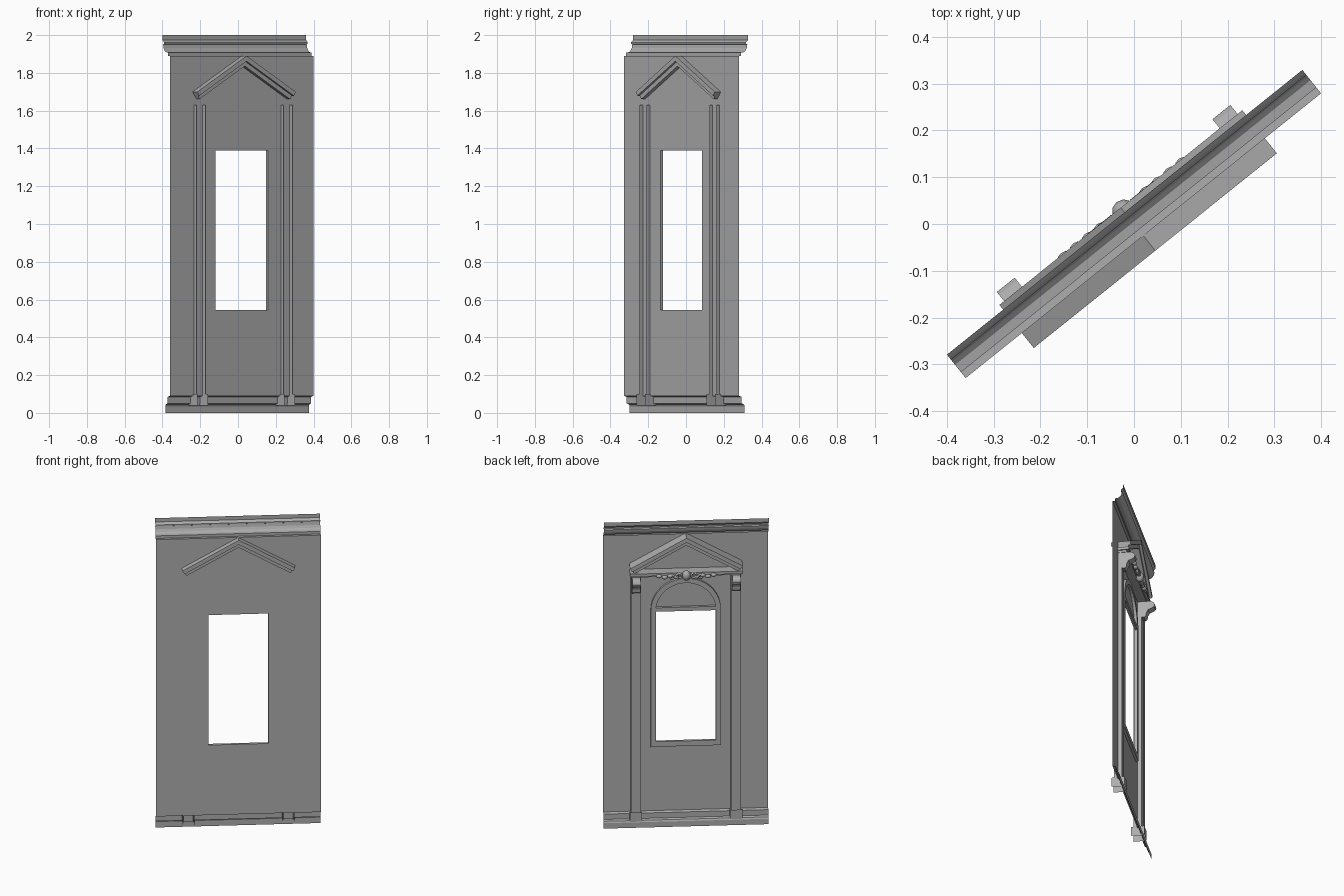
import bpy, bmesh, math

if "Cube" in bpy.data.objects:
    bpy.data.objects.remove(bpy.data.objects["Cube"])

stone = bpy.data.materials.new("grey_stone")
stone.use_nodes = True
GREY = (0.42, 0.42, 0.42, 1)
stone.diffuse_color = GREY
stone.node_tree.nodes["Principled BSDF"].inputs["Base Color"].default_value = GREY

# Parts are modelled along x, facing +y, then turned to the wall's diagonal
TURN = math.radians(38.7)
HALF = 0.487      # half wall width
WALL = -0.032     # depth of the wall sheet


def finish(name, bm, smooth=False):
    bmesh.ops.remove_doubles(bm, verts=bm.verts, dist=0.0001)
    mesh = bpy.data.meshes.new(name)
    bm.to_mesh(mesh)
    bm.free()
    mesh.materials.append(stone)
    ob = bpy.data.objects.new(name, mesh)
    ob.rotation_euler.z = TURN
    bpy.context.collection.objects.link(ob)
    if smooth:
        for p in mesh.polygons:
            p.use_smooth = True
    return ob


def quad(bm, *pts):
    bm.faces.new([bm.verts.new(p) for p in pts])


def sheet(name, profile):
    """Open moulding: (depth, height) profile swept along the wall."""
    bm = bmesh.new()
    for (d0, z0), (d1, z1) in zip(profile, profile[1:]):
        quad(bm, (HALF, d0, z0), (-HALF, d0, z0), (-HALF, d1, z1), (HALF, d1, z1))
    return finish(name, bm)


def prism(bm, outline, d0, d1):
    """Solid (x, z) outline between two depths."""
    a = [bm.verts.new((x, d0, z)) for x, z in outline]
    b = [bm.verts.new((x, d1, z)) for x, z in outline]
    bm.faces.new(a)
    bm.faces.new(b[::-1])
    for i in range(len(a)):
        j = (i + 1) % len(a)
        bm.faces.new((a[i], b[i], b[j], a[j]))
    bmesh.ops.recalc_face_normals(bm, faces=bm.faces)


def rect(x0, x1, z0, z1):
    return [(x0, z0), (x1, z0), (x1, z1), (x0, z1)]


def channel(bm, x0, x1, z0, z1, back, front):
    """Three-sided upright, open at the back."""
    quad(bm, (x1, front, z0), (x0, front, z0), (x0, front, z1), (x1, front, z1))
    quad(bm, (x0, front, z0), (x0, back, z0), (x0, back, z1), (x0, front, z1))
    quad(bm, (x1, back, z0), (x1, front, z0), (x1, front, z1), (x1, back, z1))


# Wall with its window opening
WX, W0, W1 = 0.177, 0.545, 1.39
bm = bmesh.new()
xs, zs = (-HALF, -WX, WX, HALF), (0.09, W0, W1, 1.89)
for i in range(3):
    for j in range(3):
        if (i, j) != (1, 1):
            quad(bm, (xs[i + 1], WALL, zs[j]), (xs[i], WALL, zs[j]),
                 (xs[i], WALL, zs[j + 1]), (xs[i + 1], WALL, zs[j + 1]))
finish("wall", bm)

# Plinth and cornice
sheet("plinth", [(0.008, 0), (0.008, 0.035), (0.003, 0.045), (-0.012, 0.05),
                 (-0.012, 0.085), (WALL, 0.09)])
sheet("cornice", [(WALL, 1.89), (-0.016, 1.89), (-0.016, 1.907), (0.004, 1.91),
                  (0.014, 1.918), (0.022, 1.932), (0.026, 1.95), (0.018, 1.954),
                  (0.018, 1.962), (0.024, 1.968), (0.032, 1.975), (0.032, 2.0)])

# Arched window frame
def arch(r, z0, spring, steps=20):
    pts = [(r, z0)]
    pts += [(r * math.cos(math.pi * i / steps), spring + r * math.sin(math.pi * i / steps))
            for i in range(steps + 1)]
    return pts + [(-r, z0)]


bm = bmesh.new()
outer, inner = arch(0.207, W0 - 0.033, 1.395), arch(WX, W0, 1.395)
FRONT = -0.015
n = len(outer)
for i in range(n):
    j = (i + 1) % n
    (ax, az), (bx, bz), (cx, cz), (dx, dz) = outer[i], outer[j], inner[j], inner[i]
    quad(bm, (ax, FRONT, az), (bx, FRONT, bz), (cx, FRONT, cz), (dx, FRONT, dz))
    quad(bm, (ax, WALL, az), (bx, WALL, bz), (bx, FRONT, bz), (ax, FRONT, az))
    quad(bm, (dx, FRONT, dz), (cx, FRONT, cz), (cx, WALL, cz), (dx, WALL, dz))
finish("window_frame", bm)
bm = bmesh.new()
prism(bm, rect(-WX, WX, W1, W1 + 0.025), WALL, FRONT)
finish("window_transom", bm)

# Pilasters, their bases and the scroll brackets
for side, label in ((-1, "right"), (1, "left")):
    bm = bmesh.new()
    x0, x1 = sorted((side * 0.266, side * 0.325))
    channel(bm, x0, x1, 0.04, 1.63, -0.055, -0.008)
    finish(label + "_pilaster", bm)
    bm = bmesh.new()
    channel(bm, x0 - 0.007, x1 + 0.007, 0.04, 0.1, -0.07, 0.01)
    finish(label + "_pilaster_base", bm)
    bm = bmesh.new()
    curve = [(-0.01, 1.53), (0.008, 1.525), (0.018, 1.537), (0.02, 1.555), (0.03, 1.575),
             (0.05, 1.583), (0.066, 1.592), (0.07, 1.608), (0.062, 1.622), (0.045, 1.632),
             (-0.01, 1.632)]
    ends = [[bm.verts.new((x, d, z)) for d, z in curve] for x in (x0 + 0.005, x1 - 0.005)]
    for e in ends:
        bm.faces.new(e)
    for i in range(len(curve)):
        j = (i + 1) % len(curve)
        bm.faces.new((ends[0][i], ends[0][j], ends[1][j], ends[1][i]))
    bmesh.ops.recalc_face_normals(bm, faces=bm.faces)
    finish(label + "_bracket", bm)

# Lintel and pediment
bm = bmesh.new()
prism(bm, rect(-0.325, 0.325, 1.632, 1.645), WALL, 0.02)
prism(bm, rect(-0.333, 0.333, 1.645, 1.662), WALL, 0.035)
finish("lintel", bm)

SLOPE = 0.19 / 0.333


def rake(bm, side, top, thick, reach, d0, d1):
    """Sloping bar from the apex, with its foot cut square to the slope."""
    cut = thick * SLOPE * 0.75
    foot = top - reach * SLOPE
    prism(bm, [(0, top), (side * reach, foot),
               (side * (reach - cut), foot - thick + cut * SLOPE), (0, top - thick)], d0, d1)


bm = bmesh.new()
for side in (-1, 1):
    rake(bm, side, 1.89, 0.028, 0.333, -0.073, 0.045)
    rake(bm, side, 1.862, 0.026, 0.318, -0.058, 0.03)
finish("pediment", bm)

# Carved crest: central boss with mirrored scrolls and leaves
def blob(bm, x, z, sx, sz, depth):
    made = bmesh.ops.create_uvsphere(bm, u_segments=10, v_segments=6, radius=1)["verts"]
    for v in made:
        v.co = (x + v.co.x * sx, 0.035 + v.co.y * depth, z + v.co.z * sz)


def scroll(bm, x, z, r, side):
    ring, tube = 12, 6
    grid = []
    for i in range(ring):
        a = math.tau * i / ring
        grid.append([bm.verts.new((x + side * math.cos(a) * (r + 0.006 * math.cos(b)),
                                   0.038 + 0.009 * math.sin(b),
                                   z + math.sin(a) * (r + 0.006 * math.cos(b))))
                     for b in (math.tau * k / tube for k in range(tube))])
    for i in range(ring):
        for k in range(tube):
            i2, k2 = (i + 1) % ring, (k + 1) % tube
            bm.faces.new((grid[i][k], grid[i2][k], grid[i2][k2], grid[i][k2]))


bm = bmesh.new()
blob(bm, 0, 1.643, 0.026, 0.032, 0.025)
for side in (-1, 1):
    scroll(bm, side * 0.044, 1.645, 0.015, side)
    scroll(bm, side * 0.084, 1.638, 0.012, side)
    for k in range(4):
        blob(bm, side * (0.062 + 0.033 * k), 1.636 + 0.008 * (k % 2), 0.018, 0.012, 0.014)
bmesh.ops.recalc_face_normals(bm, faces=bm.faces)
finish("carved_crest", bm, smooth=True)
